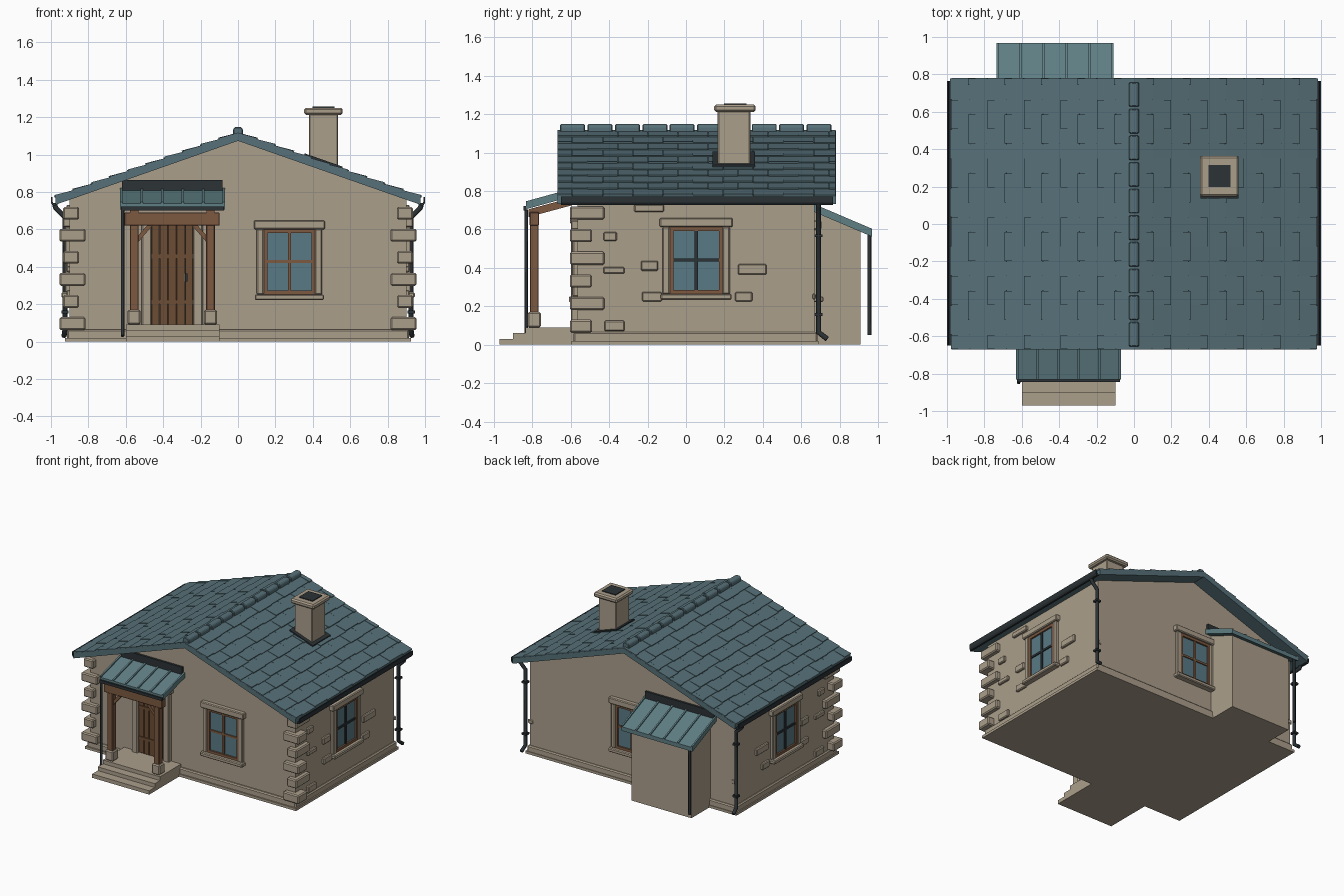
import bpy, bmesh, math
from mathutils import Vector

if "Cube" in bpy.data.objects:
    bpy.data.objects.remove(bpy.data.objects["Cube"])


def material(name, rgb):
    m = bpy.data.materials.new(name)
    m.diffuse_color = (*rgb, 1)
    m.use_nodes = True
    m.node_tree.nodes["Principled BSDF"].inputs["Base Color"].default_value = m.diffuse_color
    return m


STONE = material("tan stone", (0.41, 0.345, 0.26))
SLATE = material("teal slate", (0.095, 0.165, 0.19))
METAL = material("teal sheet roof", (0.115, 0.21, 0.23))
TIMBER = material("brown timber", (0.2, 0.1, 0.053))
DOOR = material("door wood", (0.15, 0.075, 0.035))
IRON = material("dark iron", (0.025, 0.032, 0.036))
GLASS = material("blue glass", (0.1, 0.195, 0.235))


# coordinate mappings: profile (p, q) extruded along r
def along_y(p, q, r): return (p, r, q)
def along_x(p, q, r): return (r, p, q)


def rect(a, b, c, d):
    return [(a, c), (b, c), (b, d), (a, d)]


def part(name, mat, solids, f=along_y, bevel=0.0):
    """One object from several extruded profiles (points, r0, r1)."""
    bm = bmesh.new()
    for pts, r0, r1 in solids:
        lo = [bm.verts.new(f(p, q, r0)) for p, q in pts]
        hi = [bm.verts.new(f(p, q, r1)) for p, q in pts]
        bm.faces.new(lo)
        bm.faces.new(hi[::-1])
        for i in range(len(pts)):
            j = (i + 1) % len(pts)
            bm.faces.new((lo[i], hi[i], hi[j], lo[j]))
    bmesh.ops.recalc_face_normals(bm, faces=bm.faces)
    if bevel:
        bmesh.ops.bevel(bm, geom=bm.edges[:], offset=bevel, segments=1, affect='EDGES')
    me = bpy.data.meshes.new(name)
    bm.to_mesh(me)
    bm.free()
    me.materials.append(mat)
    ob = bpy.data.objects.new(name, me)
    bpy.context.collection.objects.link(ob)
    return ob


def boxes(name, mat, dims, bevel=0.0, f=along_y):
    """Boxes given as (p0, p1, r0, r1, q0, q1), that is x, y, z for along_y."""
    return part(name, mat, [(rect(a, b, e, g), c, d) for a, b, c, d, e, g in dims], f, bevel)


def pipe(name, pts, radius):
    cu = bpy.data.curves.new(name, 'CURVE')
    cu.dimensions = '3D'
    cu.bevel_depth, cu.bevel_resolution, cu.use_fill_caps = radius, 2, True
    s = cu.splines.new('POLY')
    s.points.add(len(pts) - 1)
    for p, co in zip(s.points, pts):
        p.co = (*co, 1)
    tmp = bpy.data.objects.new(name, cu)
    me = bpy.data.meshes.new_from_object(tmp)
    bpy.data.objects.remove(tmp)
    me.materials.clear()
    me.materials.append(IRON)
    bpy.context.collection.objects.link(bpy.data.objects.new(name, me))


WX, YF, YB = 0.9, -0.565, 0.67          # wall planes
RIDGE, SLOPE = 1.115, 0.35              # main roof

# walls and plinth
part("walls", STONE, [([(-WX, 0), (WX, 0), (WX, 0.765), (0, 1.08), (-WX, 0.765)], YF, YB)])
boxes("plinth", STONE, [(-0.915, 0.915, -0.585, 0.685, 0, 0.065)], 0.008)
boxes("plinth_foot", STONE, [(-0.925, 0.925, -0.595, 0.69, 0, 0.02)])

# main roof: slab, then staggered slates laid on each slope
part("roof_slab", SLATE, [([(0, RIDGE), (0.975, RIDGE - 0.975 * SLOPE), (0.975, RIDGE - 0.975 * SLOPE - 0.042),
                            (0, RIDGE - 0.042), (-0.975, RIDGE - 0.975 * SLOPE - 0.042),
                            (-0.975, RIDGE - 0.975 * SLOPE)], -0.67, 0.78)])
ang = math.atan(SLOPE)
ca, sa = math.cos(ang), math.sin(ang)
course, tile = 0.0975 / ca, 0.157
for side, label in ((1, "right"), (-1, "left")):
    def on_slope(u, n, v, s=side):
        return (s * (u * ca + n * sa), v, RIDGE - u * sa + n * ca)
    slates = []
    for k in range(10):
        v = -0.67 - (k % 2) * tile / 2
        i = 0
        while v < 0.775:
            a, b = max(v, -0.67), min(v + tile, 0.78)
            h = 0.008 + 0.003 * ((i + k) % 2)
            u0, u1 = k * course, (k + 1) * course + 0.006 * (i % 2)
            slates.append(([(u0, -0.002), (u0, 0.002), (u1, h), (u1, -0.002)], a + 0.001, b - 0.001))
            v += tile
            i += 1
    part(label + "_roof_slates", SLATE, slates, on_slope)
    # gutter and downpipe with brackets
    s = side
    prof = [(0.965, 0.768), (0.967, 0.74), (0.975, 0.727), (0.99, 0.727), (0.999, 0.74), (1.0, 0.772),
            (0.993, 0.772), (0.99, 0.742), (0.974, 0.742), (0.972, 0.768)]
    part(label + "_gutter", IRON, [([(s * x, z) for x, z in prof], -0.65, 0.765)])
    pipe(label + "_downpipe", [(s * 0.98, 0.69, 0.735), (s * 0.975, 0.69, 0.715), (s * 0.925, 0.69, 0.665),
                               (s * 0.925, 0.69, 0.065), (s * 0.93, 0.735, 0.03)], 0.014)
    boxes(label + "_pipe_brackets", IRON, [(s * 0.905, s * 0.945, 0.67, 0.71, z, z + 0.015)
                                           for z in (0.15, 0.56)])

part("ridge_caps", SLATE, [([(-0.027, 1.09), (0.027, 1.09), (0.027, 1.135), (0.015, 1.148),
                             (-0.015, 1.148), (-0.027, 1.135)], -0.655 + i * 0.1425, -0.525 + i * 0.1425)
                           for i in range(10)], bevel=0.005)

# chimney
boxes("chimney_shaft", STONE, [(0.38, 0.535, 0.165, 0.335, 0.85, 1.225)], 0.006)
boxes("chimney_cap", STONE, [(0.353, 0.56, 0.147, 0.363, 1.212, 1.25)], 0.01)
boxes("chimney_flue", IRON, [(0.397, 0.517, 0.197, 0.315, 1.24, 1.256)])
def flash_z(x): return RIDGE - SLOPE * x
part("chimney_flashing", IRON, [([(0.355, flash_z(0.355) - 0.01), (0.56, flash_z(0.56) - 0.01),
                                  (0.56, flash_z(0.56) + 0.016), (0.355, flash_z(0.355) + 0.016)], 0.137, 0.36)])

# corner stones on both front corners, and loose stones on the side walls
quoins, loose = [], []
spots = [(-0.43, -0.32, 0.37, 0.405), (-0.235, -0.145, 0.385, 0.437), (0.27, 0.42, 0.365, 0.42),
         (-0.23, -0.125, 0.225, 0.275), (0.255, 0.345, 0.225, 0.275), (-0.27, -0.115, 0.69, 0.73),
         (-0.425, -0.32, 0.07, 0.125), (-0.43, -0.36, 0.54, 0.587), (0.66, 0.735, 0.235, 0.268)]
for s in (1, -1):
    for i in range(6):
        z = 0.062 + i * 0.118
        x0, x1, y1 = (0.815, 0.955, -0.49) if i % 2 == 0 else (0.85, 0.935, -0.425)
        quoins.append((s * x0, s * x1, -0.605, y1, z, z + 0.068))
    for y0, y1, z0, z1 in spots:
        loose.append((s * 0.87, s * 0.918, y0, min(y1, 0.675), z0, z1))
boxes("corner_stones", STONE, quoins, 0.008)
boxes("wall_stones", STONE, loose, 0.006)


# windows: u across, n outward, z up
def window(name, f, bars, dz=0.0):
    def g(u, z, n): return f(u, n, z + dz)
    boxes(name + "_surround", STONE, [(-0.19, 0.19, -0.01, 0.035, 0.6, 0.648), (-0.185, 0.185, -0.01, 0.045, 0.222, 0.252),
                                      (-0.175, -0.137, -0.01, 0.025, 0.25, 0.602), (0.137, 0.175, -0.01, 0.025, 0.25, 0.602)],
          0.006, g)
    boxes(name + "_glass", GLASS, [(-0.13, 0.13, 0, 0.005, 0.26, 0.59)], 0, g)
    boxes(name + "_frame", TIMBER, [(-0.139, -0.118, 0, 0.018, 0.252, 0.6), (0.118, 0.139, 0, 0.018, 0.252, 0.6),
                                    (-0.12, 0.12, 0, 0.018, 0.252, 0.272), (-0.12, 0.12, 0, 0.018, 0.58, 0.6)], 0, g)
    boxes(name + "_bars", bars, [(-0.009, 0.009, 0, 0.014, 0.27, 0.582), (-0.12, 0.12, 0, 0.013, 0.42, 0.436)], 0, g)


window("front_window", lambda u, n, z: (0.275 + u, YF - n, z), TIMBER)
window("back_window", lambda u, n, z: (0.0 + u, YB + n, z), TIMBER)
window("right_window", lambda u, n, z: (WX + n, 0.053 + u, z), IRON, 0.012)
window("left_window", lambda u, n, z: (-WX - n, 0.053 + u, z), IRON, 0.012)

# door with planks, straps, handle and stone jambs
boxes("door_planks", DOOR, [(-0.463 + i * 0.045, -0.42 + i * 0.045, -0.58, YF + 0.01, 0.09, 0.63) for i in range(5)], 0.002)
boxes("door_battens", DOOR, [(-0.463, -0.24, -0.587, -0.575, z, z + 0.022) for z in (0.2, 0.445)])
boxes("door_handle", IRON, [(-0.284, -0.27, -0.6, -0.575, 0.32, 0.365)])
boxes("door_surround", STONE, [(-0.515, -0.463, -0.6, YF + 0.01, 0.08, 0.63), (-0.24, -0.188, -0.6, YF + 0.01, 0.08, 0.63),
                               (-0.53, -0.17, -0.605, YF + 0.01, 0.63, 0.68)], 0.006)

# porch steps, posts, beam, braces
boxes("porch_steps", STONE, [(-0.6, -0.1, -0.97, -0.57, 0, 0.03), (-0.6, -0.1, -0.9, -0.57, 0.03, 0.06),
                             (-0.6, -0.1, -0.835, -0.57, 0.06, 0.09)])
PX = (-0.555, -0.147)
boxes("post_bases", STONE, [(x - 0.035, x + 0.035, -0.825, -0.755, 0.09, 0.17) for x in PX], 0.008)
boxes("porch_posts", TIMBER, [(x - 0.023, x + 0.023, -0.812, -0.768, 0.16, 0.63) for x in PX], 0.003)
boxes("porch_beam", TIMBER, [(-0.608, -0.098, -0.815, -0.765, 0.62, 0.69)], 0.004)
part("porch_braces", TIMBER, [([(x + s * 0.02, 0.53), (x + s * 0.02, 0.565), (x + s * 0.07, 0.622), (x + s * 0.1, 0.622)],
                               -0.803, -0.777) for x, s in zip(PX, (1, -1))])
part("porch_rafters", TIMBER, [([(-0.82, 0.665), (-0.82, 0.705), (-0.56, 0.775), (-0.56, 0.735)], x - 0.022, x + 0.022)
                               for x in PX], along_x)


# lean-to sheet roofs with raised seams
def sheet_roof(name, ya, za, yb, zb, x0, x1, n):
    def strip(lo, hi): return [(ya, za + lo), (ya, za + hi), (yb, zb + hi), (yb, zb + lo)]
    w = (x1 - x0 - 0.012) / n
    part(name, METAL, [(strip(-0.032, 0), x0, x1)], along_x)
    part(name + "_seams", METAL, [(strip(-0.01, 0.009), x0 + i * w, x0 + i * w + 0.012) for i in range(n + 1)], along_x)


sheet_roof("porch_roof", -0.832, 0.738, -0.565, 0.812, -0.63, -0.07, 5)
boxes("porch_flashing", IRON, [(-0.62, -0.082, -0.582, YF, 0.8, 0.865)])
boxes("porch_gutter", IRON, [(-0.625, -0.075, -0.845, -0.83, 0.7, 0.722)])
pipe("porch_downpipe", [(-0.617, -0.832, 0.705), (-0.617, -0.832, 0.05), (-0.617, -0.85, 0.03)], 0.009)

# rear extension
part("extension_walls", STONE, [([(0.66, 0), (0.91, 0), (0.91, 0.6), (0.66, 0.705)], -0.685, -0.16)], along_x)
sheet_roof("extension_roof", 0.968, 0.595, 0.67, 0.722, -0.735, -0.11, 5)
boxes("extension_flashing", IRON, [(-0.725, -0.12, YB, 0.687, 0.71, 0.77)])
pipe("extension_downpipe", [(-0.7, 0.955, 0.575), (-0.7, 0.955, 0.05)], 0.01)
